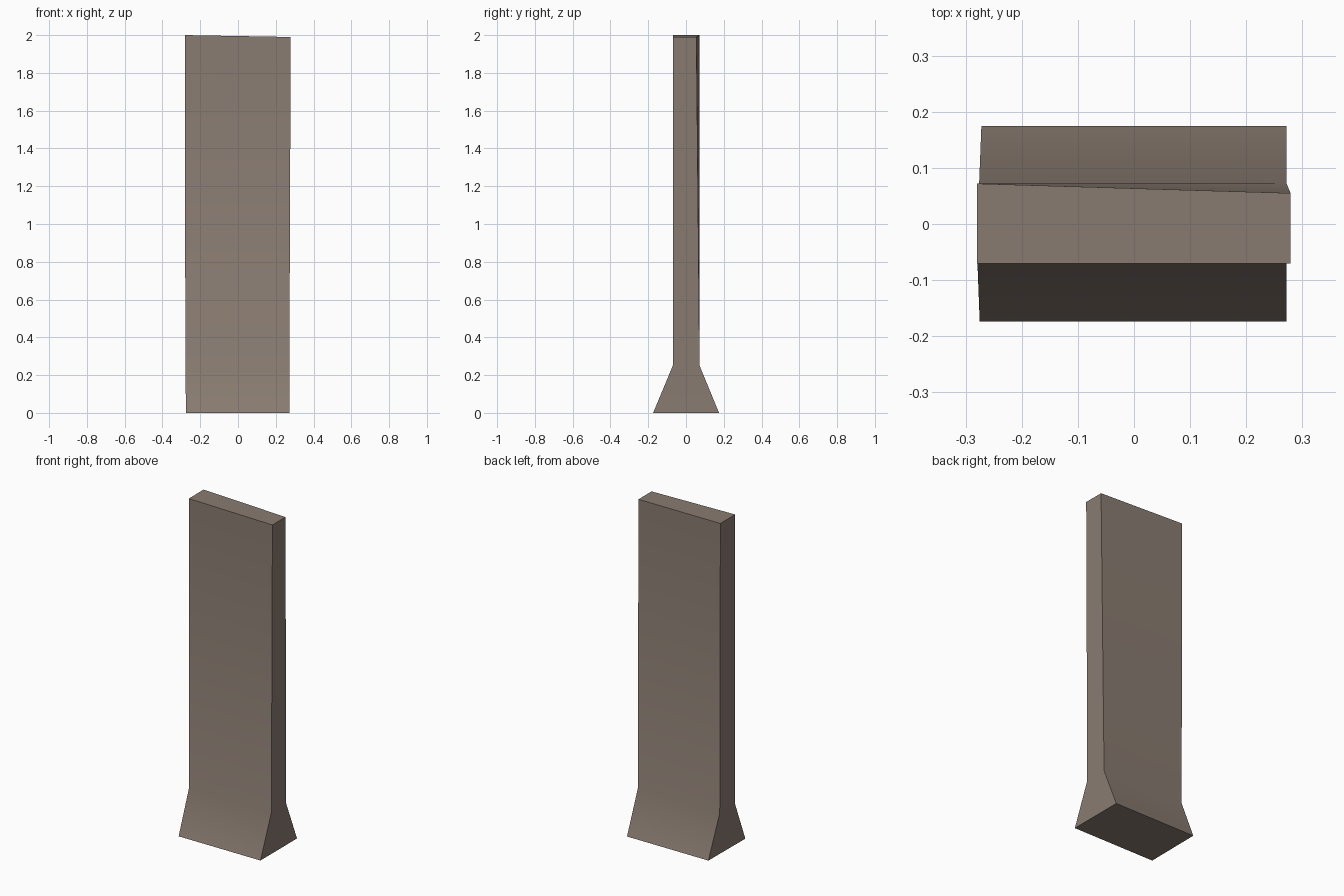
import bpy, bmesh

if "Cube" in bpy.data.objects:
    bpy.data.objects.remove(bpy.data.objects["Cube"])

# one stone colour
stone = bpy.data.materials.new("warm_grey_stone")
stone.diffuse_color = (0.25, 0.20, 0.165, 1)
stone.use_nodes = True
stone.node_tree.nodes["Principled BSDF"].inputs["Base Color"].default_value = stone.diffuse_color

# cross-sections, each: back left, front left, front right, back right
rings = [
    [(-0.272, 0.175, 0), (-0.275, -0.174, 0), (0.272, -0.174, 0), (0.272, 0.175, 0)],
    [(-0.276, 0.072, 0.25), (-0.279, -0.07, 0.25), (0.272, -0.07, 0.25), (0.272, 0.072, 0.25)],
    [(-0.28, 0.072, 2.0), (-0.28, -0.07, 2.0), (0.279, -0.07, 1.99), (0.279, 0.055, 1.99)],
]

# slab with flared foot, skinned through the sections
bm = bmesh.new()
loops = [[bm.verts.new(p) for p in ring] for ring in rings]
for low, high in zip(loops, loops[1:]):
    for i in range(4):
        j = (i + 1) % 4
        bm.faces.new((low[i], low[j], high[j], high[i]))
bm.faces.new(loops[0])
bm.faces.new(loops[-1])
bmesh.ops.recalc_face_normals(bm, faces=bm.faces)

mesh = bpy.data.meshes.new("standing_slab")
bm.to_mesh(mesh)
bm.free()
mesh.materials.append(stone)
slab = bpy.data.objects.new("standing_slab", mesh)
bpy.context.collection.objects.link(slab)

# smooth across the flare, sharp at the corners
bpy.context.view_layer.objects.active = slab
slab.select_set(True)
bpy.ops.object.shade_smooth_by_angle(angle=0.5236)
